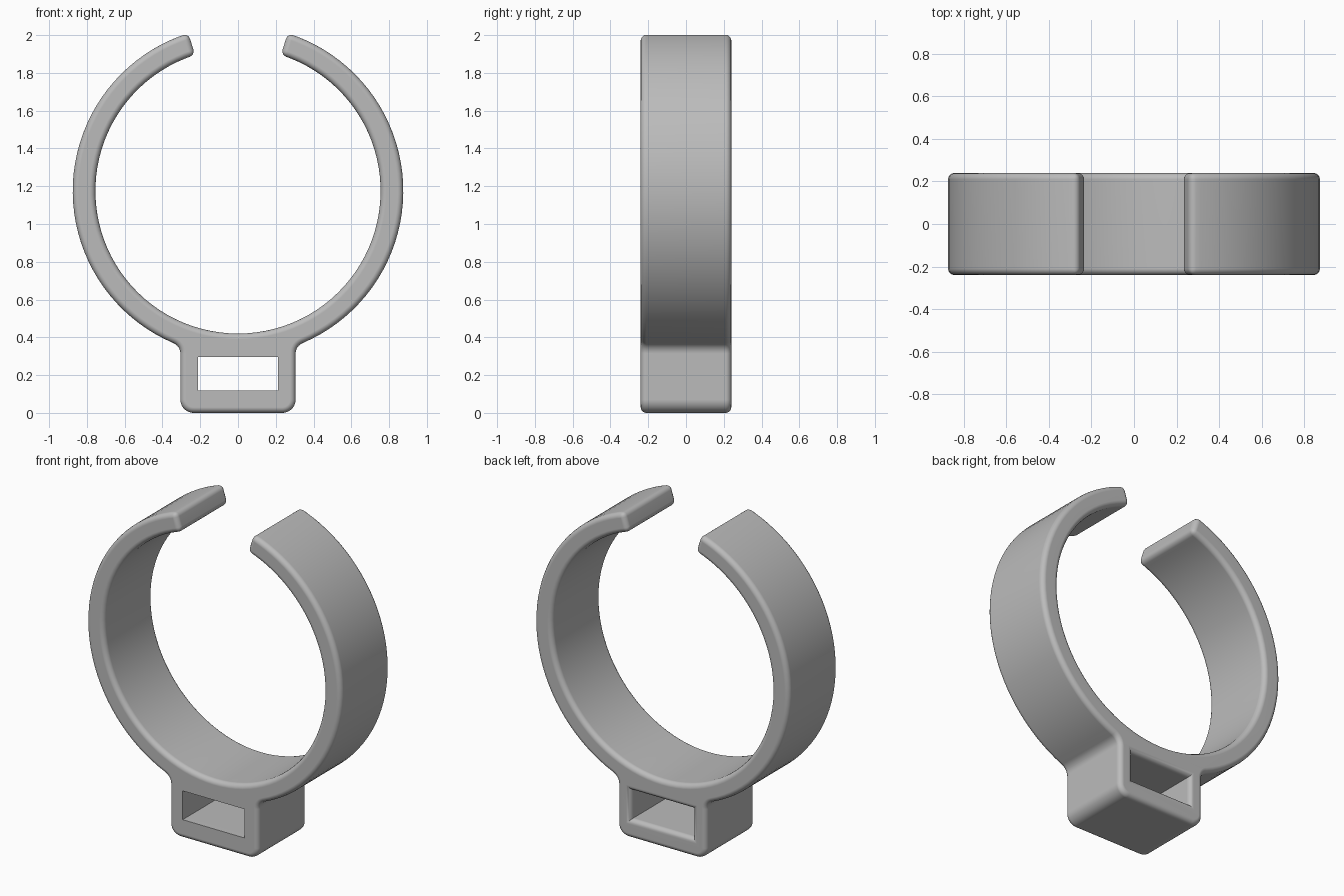
import bpy
import bmesh
from math import radians, degrees, sin, cos, atan2, sqrt, pi

if "Cube" in bpy.data.objects:
    bpy.data.objects.remove(bpy.data.objects["Cube"], do_unlink=True)

# Main dimensions
DEPTH = 0.24                    # half of the width along y
RING_Z, R_OUT, R_IN = 1.175, 0.875, 0.755
TIP = 72.5                      # angle of the open ends
BOX_X, CORNER, FILLET = 0.305, 0.07, 0.06
EDGE = 0.03

grey = bpy.data.materials.new("grey plastic")
grey.use_nodes = True
colour = (0.5, 0.5, 0.5, 1)
grey.diffuse_color = colour
grey.node_tree.nodes["Principled BSDF"].inputs["Base Color"].default_value = colour


def arc(cx, cz, r, start, end, steps):
    angles = [radians(start + (end - start) * i / steps) for i in range(steps + 1)]
    return [(cx + r * cos(a), cz + r * sin(a)) for a in angles]


def make_object(name, bm):
    bmesh.ops.recalc_face_normals(bm, faces=bm.faces)
    mesh = bpy.data.meshes.new(name)
    bm.to_mesh(mesh)
    bm.free()
    mesh.materials.append(grey)
    obj = bpy.data.objects.new(name, mesh)
    bpy.context.collection.objects.link(obj)
    return obj


# Half outline: box corner, fillet, outer arc, then inner arc back to the bottom
fillet_x = BOX_X + FILLET
drop = sqrt((R_OUT + FILLET) ** 2 - fillet_x ** 2)
join = degrees(atan2(drop, -fillet_x))
half = arc(BOX_X - CORNER, CORNER, CORNER, -90, 0, 8)
half += arc(fillet_x, RING_Z - drop, FILLET, 180, join, 6)
half += arc(0, RING_Z, R_OUT, join - 180, TIP, 40)[1:]
half += arc(0, RING_Z, R_IN, TIP, -90, 44)
outline = half + [(-x, z) for x, z in reversed(half[:-1])]

# Clip body: outline extruded through the depth, with rounded rims and tips
bm = bmesh.new()
front = bm.faces.new([bm.verts.new((x, -DEPTH, z)) for x, z in outline])
grown = bmesh.ops.extrude_face_region(bm, geom=[front], use_keep_orig=True)
moved = [v for v in grown["geom"] if isinstance(v, bmesh.types.BMVert)]
bmesh.ops.translate(bm, verts=moved, vec=(0, 2 * DEPTH, 0))
bmesh.ops.recalc_face_normals(bm, faces=bm.faces)
sharp = [e for e in bm.edges if e.calc_face_angle(0) > pi / 4]
bmesh.ops.bevel(bm, geom=sharp, offset=EDGE, segments=4, profile=0.5, affect='EDGES')
clip = make_object("ring_clip", bm)

# Strap slot cutter: straight at the front, flaring in a round at the back
sections = [(-DEPTH - 0.1, 0)]
for i in range(6):
    a = i / 5 * pi / 2
    sections.append((DEPTH - EDGE + EDGE * sin(a), EDGE * (1 - cos(a))))
sections.append((DEPTH + 0.1, EDGE))
bm = bmesh.new()
loops = []
for y, grow in sections:
    x, low, high = 0.212 + grow, 0.118 - grow, 0.297 + grow
    corners = [(-x, low), (x, low), (x, high), (-x, high)]
    loops.append([bm.verts.new((cx, y, cz)) for cx, cz in corners])
for a, b in zip(loops, loops[1:]):
    for i in range(4):
        j = (i + 1) % 4
        bm.faces.new((a[i], a[j], b[j], b[i]))
bm.faces.new(loops[0])
bm.faces.new(loops[-1])
cutter = make_object("slot_cutter", bm)
cutter.hide_render = True

# Cut the slot, then shade smoothly with flat faces kept flat
bpy.ops.object.select_all(action='DESELECT')
bpy.context.view_layer.objects.active = clip
clip.select_set(True)
cut = clip.modifiers.new("slot", 'BOOLEAN')
cut.operation = 'DIFFERENCE'
cut.solver = 'EXACT'
cut.object = cutter
bpy.ops.object.modifier_apply(modifier=cut.name)
bpy.data.objects.remove(cutter, do_unlink=True)
bpy.ops.object.shade_smooth_by_angle(angle=radians(35))
weighted = clip.modifiers.new("clean shading", 'WEIGHTED_NORMAL')
weighted.keep_sharp = True
